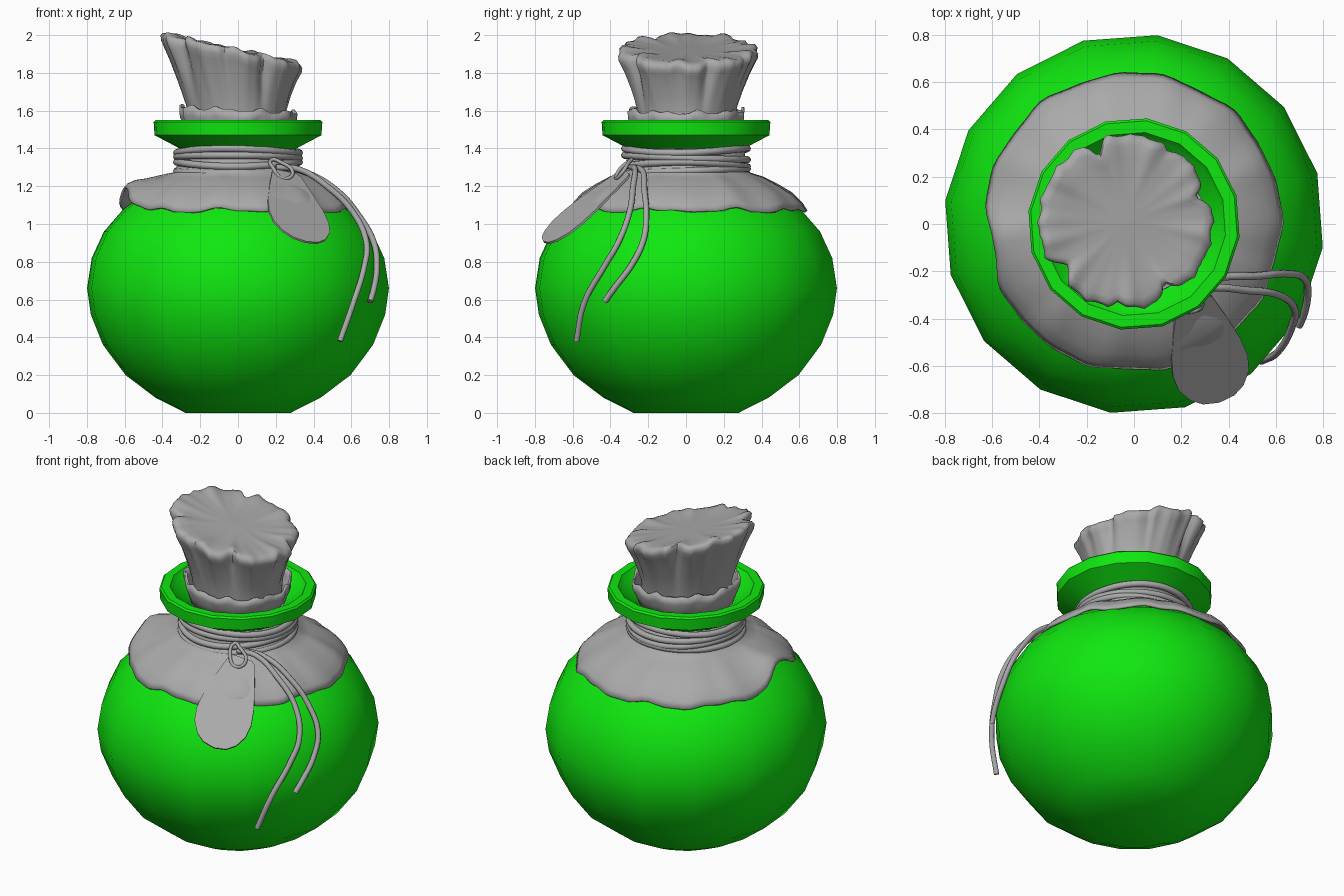
import bpy, bmesh, math
from math import sin, cos, pi, radians
from mathutils import Vector

if "Cube" in bpy.data.objects:
    bpy.data.objects.remove(bpy.data.objects["Cube"])


def material(name, rgb):
    m = bpy.data.materials.new(name)
    m.use_nodes = True
    m.diffuse_color = (*rgb, 1)
    m.node_tree.nodes["Principled BSDF"].inputs["Base Color"].default_value = (*rgb, 1)
    return m


GREEN = material("green glass", (0.005, 0.8, 0.005))
GREY = material("grey cloth", (0.4, 0.4, 0.4))


def finish(obj, mat, angle=40):
    obj.data.materials.append(mat)
    bpy.ops.object.select_all(action="DESELECT")
    obj.select_set(True)
    bpy.context.view_layer.objects.active = obj
    bpy.ops.object.shade_smooth_by_angle(angle=radians(angle))
    return obj


def lathe(name, profile, sides, mat, warp=None, start=0.0, caps=(), angle=40):
    """Revolve (r, z) points; warp(angle, t, r, z) may bend each point."""
    bm = bmesh.new()
    rings = []
    for i, (r, z) in enumerate(profile):
        ring = []
        for k in range(sides):
            a = start + 2 * pi * k / sides
            p = (r * cos(a), r * sin(a), z)
            if warp:
                p = warp(a, i / (len(profile) - 1), r, z)
            ring.append(bm.verts.new(p))
        rings.append(ring)
    for lo, hi in zip(rings, rings[1:]):
        for k in range(sides):
            n = (k + 1) % sides
            bm.faces.new((lo[k], lo[n], hi[n], hi[k]))
    for c in caps:
        bm.faces.new(rings[c])
    bmesh.ops.recalc_face_normals(bm, faces=bm.faces)
    me = bpy.data.meshes.new(name)
    bm.to_mesh(me)
    bm.free()
    obj = bpy.data.objects.new(name, me)
    bpy.context.collection.objects.link(obj)
    return finish(obj, mat, angle)


def cord(name, points, radius, closed=False):
    """Round cord through the points, turned into a mesh."""
    cu = bpy.data.curves.new(name, "CURVE")
    cu.dimensions = "3D"
    cu.bevel_depth = radius
    cu.bevel_resolution = 2
    cu.resolution_u = 6
    cu.use_fill_caps = True
    sp = cu.splines.new("BEZIER")
    sp.bezier_points.add(len(points) - 1)
    for bp, p in zip(sp.bezier_points, points):
        bp.co = p
        bp.handle_left_type = bp.handle_right_type = "AUTO"
    sp.use_cyclic_u = closed
    obj = bpy.data.objects.new(name, cu)
    bpy.context.collection.objects.link(obj)
    bpy.ops.object.select_all(action="DESELECT")
    obj.select_set(True)
    bpy.context.view_layer.objects.active = obj
    bpy.ops.object.convert(target="MESH")
    return finish(bpy.context.object, GREY, 50)


def bump(a, centre, width):
    d = (a - radians(centre) + pi) % (2 * pi) - pi
    return math.exp(-(d / radians(width)) ** 2)


def ripple(a):
    return 0.5 * sin(9 * a + 0.6) + 0.3 * sin(14 * a + 2) + 0.2 * sin(23 * a + 1)


# Bottle: belly, neck, flared lip and hollow mouth in one profile
lathe("bottle", [(0.28, 0), (0.44, 0.08), (0.6, 0.2), (0.72, 0.36), (0.785, 0.52),
                 (0.805, 0.66), (0.78, 0.82), (0.715, 0.96), (0.61, 1.08), (0.47, 1.18),
                 (0.33, 1.25), (0.28, 1.3), (0.28, 1.38), (0.33, 1.41), (0.445, 1.47),
                 (0.45, 1.54), (0.44, 1.55), (0.39, 1.55), (0.37, 1.52), (0.29, 1.46),
                 (0.25, 1.4)],
      16, GREEN, start=radians(-7), caps=(0, -1))


# Cloth skirt: hugs the neck and drapes over the shoulder with one raised flap
def drape(a, t, r, z):
    fall = max(0, (r - 0.33) / 0.3)
    lift = bump(a, 190, 17) * fall ** 2
    r += fall * (0.012 * ripple(a) - 0.012 * sin(a + 2.5)) - 0.03 * lift
    z += fall * (0.022 + 0.018 * ripple(a + 0.4)) + 0.12 * lift
    return (r * cos(a), r * sin(a), z)


skirt = lathe("neck_cloth", [(0.3, 1.4), (0.31, 1.33), (0.33, 1.27), (0.41, 1.235),
                             (0.49, 1.185), (0.56, 1.135), (0.605, 1.085), (0.625, 1.05)],
              96, GREY, drape, angle=60)
solid = skirt.modifiers.new("thickness", "SOLIDIFY")
solid.thickness = 0.014
solid.offset = 0


# Gathered cloth stopper: pleats deepen toward the slanted top
NOTCHES = ((112, 5, 0.06), (20, 6, 0.05), (-58, 6, 0.06), (218, 7, 0.06), (-95, 4, 0.03), (60, 4, 0.02))


def pleat(a, t, r, z):
    up = max(0, min(1, (z - 1.5) / 0.42))
    edge = up * min(1, r / 0.34) ** 4
    fold = 0.01 * ripple(a * 2) - sum(d * bump(a, c, w) for c, w, d in NOTCHES)
    r += edge * fold
    x, y = r * cos(a) - 0.035 * up, r * sin(a) + 0.01 * up
    z += up * (-0.22 * x - 0.02) + edge * 0.015 * ripple(a + 1)
    return (x, y, z)


lathe("cloth_stopper", [(0.24, 1.38), (0.25, 1.5), (0.265, 1.62), (0.295, 1.72), (0.33, 1.82),
                        (0.352, 1.87), (0.366, 1.9), (0.368, 1.925), (0.355, 1.942),
                        (0.325, 1.945), (0.27, 1.94), (0.18, 1.932), (0.08, 1.935)],
      120, GREY, pleat, caps=(0, -1), angle=60)


# Wavy frill around the foot of the stopper
def frill(a, t, r, z):
    r += t * 0.012 * ripple(a)
    z += t * (0.016 * ripple(a + 2) - 0.05 * r * cos(a))
    return (r * cos(a), r * sin(a), z)


collar = lathe("stopper_frill", [(0.26, 1.44), (0.285, 1.52), (0.3, 1.56), (0.3, 1.605)],
               96, GREY, frill, angle=60)
solid = collar.modifiers.new("thickness", "SOLIDIFY")
solid.thickness = 0.012
solid.offset = 0

# Cord wound around the neck
for i in range(4):
    turn = [(0.325 * cos(a), 0.325 * sin(a),
             1.28 + 0.036 * i + 0.012 * sin(a * (1 + i % 2) + i * 1.7))
            for a in (2 * pi * k / 16 for k in range(16))]
    cord("neck_cord_%d" % (i + 1), turn, 0.019, True)

# Two loose cord ends hanging over the belly
cord("long_cord_end", [(0.2, -0.29, 1.3), (0.32, -0.27, 1.29), (0.47, -0.28, 1.2),
                       (0.61, -0.3, 1.06), (0.68, -0.36, 0.9), (0.67, -0.43, 0.78),
                       (0.61, -0.54, 0.58), (0.54, -0.58, 0.38)], 0.016)
cord("short_cord_end", [(0.22, -0.27, 1.3), (0.34, -0.23, 1.28), (0.52, -0.22, 1.18),
                        (0.65, -0.21, 1.03), (0.72, -0.23, 0.9), (0.735, -0.29, 0.78),
                        (0.72, -0.38, 0.66), (0.7, -0.43, 0.59)], 0.016)

# Hanging tag: rounded outline on a sloping plane, wide at the bottom
down = Vector((0.11, -0.45, -0.38)).normalized()
side = Vector((0.94, 0.27, -0.2)).normalized()
normal = side.cross(-down).normalized()
half = [(0.0, 0.06), (0.02, 0.08), (0.15, 0.12), (0.28, 0.155), (0.38, 0.168),
        (0.46, 0.158), (0.53, 0.12), (0.57, 0.07), (0.585, 0.0)]
outline = half + [(d, -w) for d, w in reversed(half[:-1])]
bm = bmesh.new()
top = Vector((0.25, -0.31, 1.27))
plate = bm.faces.new([bm.verts.new(top + down * d + side * w) for d, w in outline])
ext = bmesh.ops.extrude_face_region(bm, geom=[plate])
bmesh.ops.translate(bm, vec=normal * 0.012,
                    verts=[v for v in ext["geom"] if isinstance(v, bmesh.types.BMVert)])
bmesh.ops.recalc_face_normals(bm, faces=bm.faces)
me = bpy.data.meshes.new("tag")
bm.to_mesh(me)
bm.free()
tag = bpy.data.objects.new("tag", me)
bpy.context.collection.objects.link(tag)
finish(tag, GREY, 30)

# Small loop tying the tag to the neck cord
cord("tag_loop", [(0.18, -0.29, 1.34), (0.19, -0.35, 1.29), (0.24, -0.37, 1.24),
                  (0.29, -0.34, 1.27), (0.22, -0.3, 1.33)], 0.01, True)
